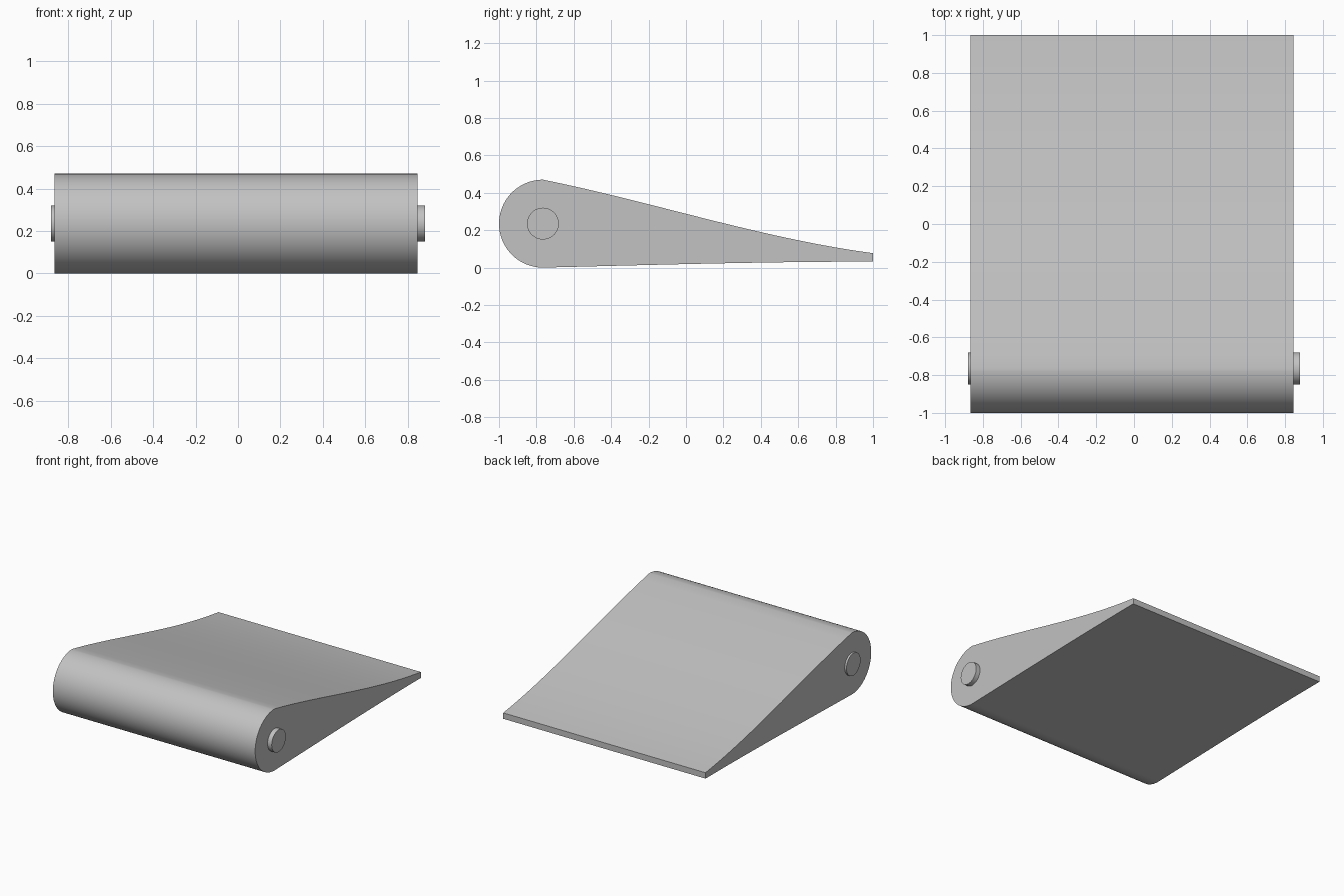
import bpy, bmesh, math
from mathutils import Vector, geometry

if "Cube" in bpy.data.objects:
    bpy.data.objects.remove(bpy.data.objects["Cube"], do_unlink=True)

grey = bpy.data.materials.new("light_grey")
grey.use_nodes = True
colour = (0.54, 0.54, 0.54, 1)
grey.diffuse_color = colour
grey.node_tree.nodes["Principled BSDF"].inputs["Base Color"].default_value = colour

HINGE_Y, HINGE_Z, NOSE_R, PIN_R = -0.765, 0.235, 0.235, 0.085


def arc(radius, start, end, steps):
    """Points (y, z) around the hinge axis, angles in degrees."""
    angles = [math.radians(start + (end - start) * i / steps) for i in range(steps + 1)]
    return [(HINGE_Y + radius * math.cos(a), HINGE_Z + radius * math.sin(a)) for a in angles]


def bezier(points, steps):
    pts = geometry.interpolate_bezier(*[Vector((*p, 0)) for p in points], steps)
    return [(p.x, p.y) for p in pts]


def extrude_profile(name, profile, x0, x1):
    """Solid made by sweeping a (y, z) outline along x."""
    bm = bmesh.new()
    face = bm.faces.new([bm.verts.new((x0, y, z)) for y, z in profile])
    swept = bmesh.ops.extrude_face_region(bm, geom=[face])["geom"]
    verts = [v for v in swept if isinstance(v, bmesh.types.BMVert)]
    bmesh.ops.translate(bm, verts=verts, vec=(x1 - x0, 0, 0))
    bmesh.ops.recalc_face_normals(bm, faces=bm.faces)
    mesh = bpy.data.meshes.new(name)
    bm.to_mesh(mesh)
    bm.free()
    mesh.materials.append(grey)
    obj = bpy.data.objects.new(name, mesh)
    bpy.context.collection.objects.link(obj)
    bpy.ops.object.select_all(action='DESELECT')
    obj.select_set(True)
    bpy.context.view_layer.objects.active = obj
    bpy.ops.object.shade_smooth_by_angle(angle=math.radians(30))
    return obj


# Tapered flap: round nose, gently S-curved top, almost flat underside
nose = arc(NOSE_R, 90, 270, 48)
underside = bezier([(HINGE_Y, 0), (-0.18, 0.014), (0.41, 0.032), (1, 0.032)], 16)
top = bezier([(1, 0.077), (0.41, 0.155), (-0.18, 0.352), (HINGE_Y, 2 * NOSE_R)], 24)
extrude_profile("flap_body", nose + underside[1:] + top[:-1], -0.865, 0.845)

# Hinge pins standing out of each end
pin = arc(PIN_R, 0, 360, 48)[:-1]
extrude_profile("left_hinge_pin", pin, 0.845, 0.88)
extrude_profile("right_hinge_pin", pin, -0.88, -0.865)
